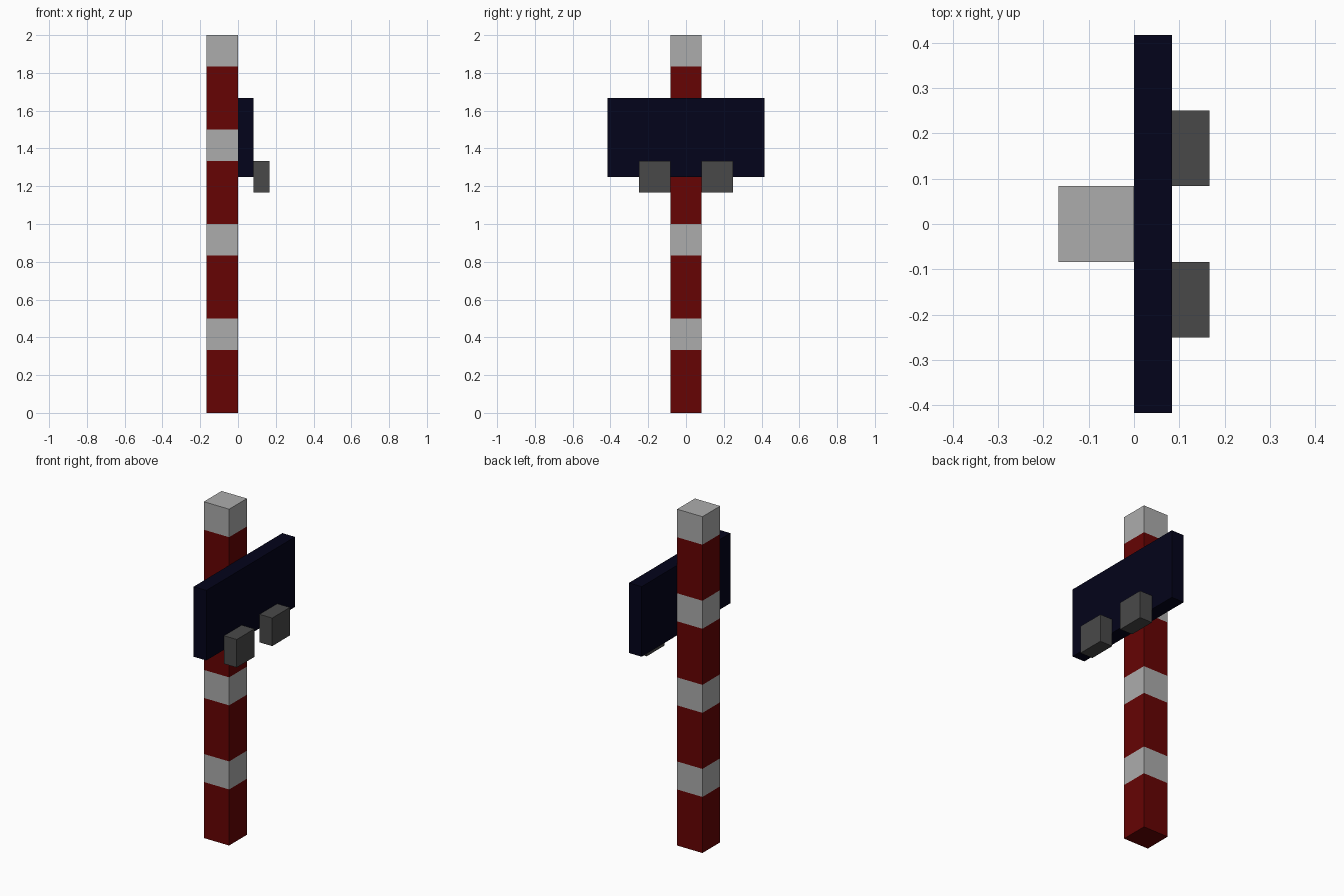
import bpy, bmesh

if "Cube" in bpy.data.objects:
    bpy.data.objects.remove(bpy.data.objects["Cube"])

U = 1 / 12  # basic module of the model


def material(name, rgb):
    m = bpy.data.materials.new(name)
    m.diffuse_color = (*rgb, 1.0)
    m.use_nodes = True
    m.node_tree.nodes["Principled BSDF"].inputs["Base Color"].default_value = m.diffuse_color
    return m


RED = material("dark_red", (0.133, 0.001, 0.001))
WHITE = material("light_grey", (0.413, 0.413, 0.413))
NAVY = material("navy", (0.001, 0.001, 0.0105))
GREY = material("dark_grey", (0.066, 0.066, 0.066))


def box(name, lo, hi, mats):
    """Box between two corners, given in modules."""
    bm = bmesh.new()
    bmesh.ops.create_cube(bm, size=1)
    for v in bm.verts:
        v.co = [(a if c < 0 else b) * U for c, a, b in zip(v.co, lo, hi)]
    me = bpy.data.meshes.new(name)
    bm.to_mesh(me)
    bm.free()
    for m in mats:
        me.materials.append(m)
    ob = bpy.data.objects.new(name, me)
    bpy.context.collection.objects.link(ob)
    return ob


# Striped post: cut at each stripe edge, white for the top third of every band
post = box("striped_post", (-2, -1, 0), (0, 1, 24), [RED, WHITE])
bm = bmesh.new()
bm.from_mesh(post.data)
for z in (4, 6, 10, 12, 16, 18, 22):
    bmesh.ops.bisect_plane(bm, geom=bm.verts[:] + bm.edges[:] + bm.faces[:],
                           plane_co=(0, 0, z * U), plane_no=(0, 0, 1))
for f in bm.faces:
    z = f.calc_center_median().z / U
    f.material_index = int(z > 23.9 or z % 6 > 4)
bm.to_mesh(post.data)
bm.free()

# Backing board
box("back_board", (0, -5, 15), (1, 5, 20), [NAVY])

# Two lamp blocks on the lower edge of the board
for side, y in (("left", -3), ("right", 1)):
    box(side + "_lamp", (1, y, 14), (2, y + 2, 16), [GREY])
